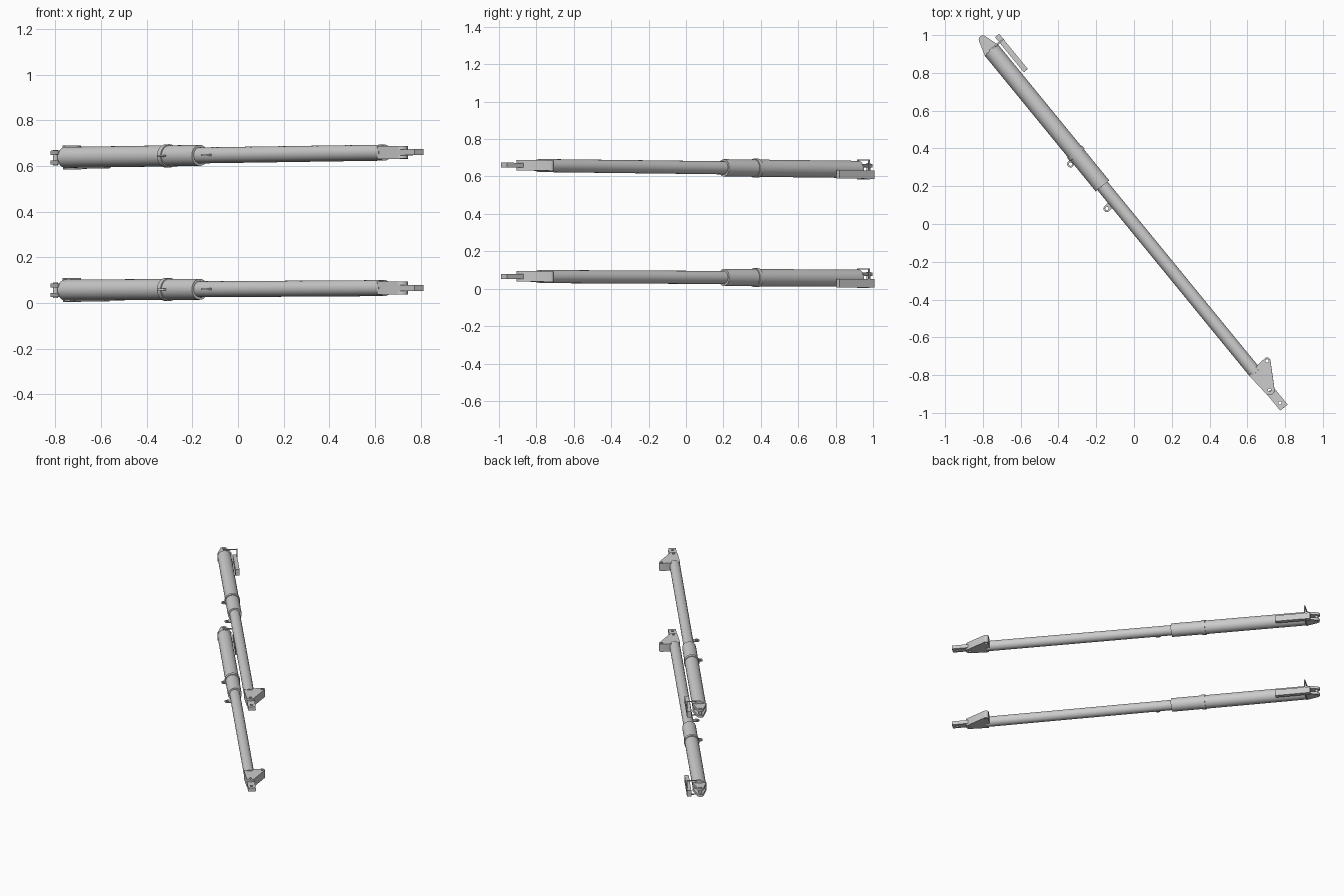
import bpy
import bmesh
from math import cos, sin, pi, radians
from mathutils import Matrix, Vector
from mathutils.geometry import convex_hull_2d

# Local frame of one strut: X runs along it from the clevis pin, Y is sideways, Z is up
cube = bpy.data.objects.get("Cube")
if cube:
    bpy.data.objects.remove(cube, do_unlink=True)

parts = {}


def finish(name, mesh):
    mesh.shade_smooth()
    mesh.set_sharp_from_angle(angle=radians(35))
    parts[name] = mesh


def cylinder(name, start, end, radius, sides=32, axis="X", at=(0, 0, 0)):
    bm = bmesh.new()
    bmesh.ops.create_cone(bm, cap_ends=True, segments=sides, radius1=radius,
                          radius2=radius, depth=end - start)
    bmesh.ops.translate(bm, verts=bm.verts, vec=(0, 0, (start + end) / 2))
    if axis == "X":
        bm.transform(Matrix.Rotation(pi / 2, 4, "Y"))
    bmesh.ops.translate(bm, verts=bm.verts, vec=at)
    mesh = bpy.data.meshes.new(name)
    bm.to_mesh(mesh)
    bm.free()
    finish(name, mesh)


def box(name, low, high):
    low, high = Vector(low), Vector(high)
    bm = bmesh.new()
    bmesh.ops.create_cube(bm, size=1)
    bmesh.ops.scale(bm, verts=bm.verts, vec=high - low)
    bmesh.ops.translate(bm, verts=bm.verts, vec=(low + high) / 2)
    mesh = bpy.data.meshes.new(name)
    bm.to_mesh(mesh)
    bm.free()
    finish(name, mesh)


def circle(x, y, r, n=20):
    return [(x + r * cos(2 * pi * i / n), y + r * sin(2 * pi * i / n)) for i in range(n)]


def hull(points):
    return [points[i] for i in convex_hull_2d(points)]


def plate(name, loops, low, high):
    """Flat plate from an outline followed by its holes."""
    curve = bpy.data.curves.new(name, "CURVE")
    curve.dimensions = "2D"
    curve.fill_mode = "BOTH"
    curve.extrude = (high - low) / 2
    for loop in loops:
        spline = curve.splines.new("POLY")
        spline.points.add(len(loop) - 1)
        for point, (x, y) in zip(spline.points, loop):
            point.co = (x, y, 0, 1)
        spline.use_cyclic_u = True
    helper = bpy.data.objects.new(name, curve)
    mesh = bpy.data.meshes.new_from_object(helper)
    bpy.data.objects.remove(helper)
    mesh.transform(Matrix.Translation((0, 0, (low + high) / 2)))
    finish(name, mesh)


# Telescoping tubes and clamp band
cylinder("outer_tube", 0.07, 1.0, 0.046)
cylinder("inner_tube", 0.98, 2.28, 0.035)
cylinder("clamp_band", 0.765, 0.79, 0.051)

# Ring tabs on the side of the tubes
for name, x, root in (("clamp_tab", 0.804, 0.04), ("inner_tube_tab", 1.108, 0.03)):
    outline = hull(circle(x, -0.058, 0.018) + [(x - 0.02, -root), (x + 0.016, -root)])
    plate(name, [outline, circle(x, -0.058, 0.009)], -0.004, 0.004)

# Clevis with two tapered lugs and a pin
lug = hull(circle(0, 0, 0.022) + [(0.075, -0.046), (0.075, 0.046)])
plate("clevis_upper_lug", [lug, circle(0, 0, 0.011)], 0.012, 0.03)
plate("clevis_lower_lug", [lug, circle(0, 0, 0.011)], -0.03, -0.012)
cylinder("clevis_pin", -0.034, 0.034, 0.011, 16, "Z")

# Lever handle held by a thin rectangular loop
box("lever_handle", (0.03, 0.058, -0.05), (0.27, 0.086, -0.005))
for name, z in (("upper", 0.05), ("lower", -0.05)):
    box(f"loop_{name}_rail", (0.063, -0.01, z - 0.003), (0.071, 0.088, z + 0.003))
for name, y in (("outer", 0.085), ("inner", -0.007)):
    box(f"loop_{name}_post", (0.063, y - 0.003, -0.05), (0.071, y + 0.003, 0.05))

# End bracket: thick gusset and thinner tongue
gusset = hull(circle(2.269, 0.088, 0.018) + circle(2.397, 0, 0.027)
              + [(2.27, -0.035), (2.255, 0.035)])
plate("gusset", [gusset, circle(2.269, 0.088, 0.009), circle(2.397, 0, 0.009)], -0.028, 0.028)
tongue = [(2.4, -0.025), (2.517, -0.025), (2.517, 0.026), (2.4, 0.026)]
plate("tongue", [tongue, circle(2.485, 0, 0.009)], -0.013, 0.013)

# Two struts stacked one above the other, the upper one tilted slightly more
for label, height, slope in (("lower", 0.056, 0.004), ("upper", 0.637, 0.0095)):
    along = Vector((0.633, -0.774, slope)).normalized()
    side = Vector((0.774, 0.633, 0)).normalized()
    up = along.cross(side)
    frame = Matrix((along, side, up)).transposed().to_4x4()
    frame.translation = (-0.8, 0.976, height)
    for name, mesh in parts.items():
        obj = bpy.data.objects.new(f"{label}_{name}", mesh)
        bpy.context.collection.objects.link(obj)
        obj.matrix_world = frame
